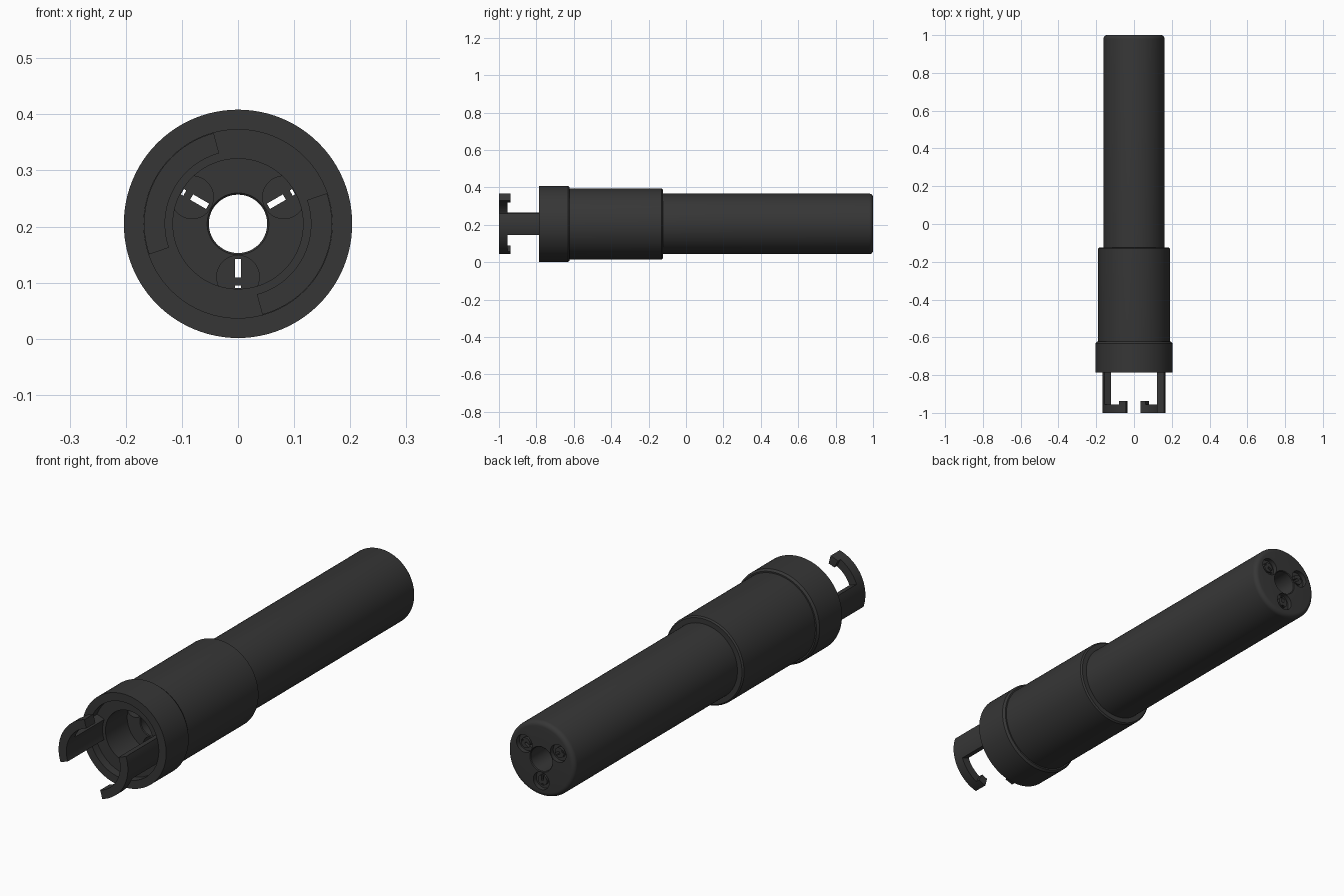
import bpy, bmesh, math
from mathutils import Matrix, Vector

if "Cube" in bpy.data.objects:
    bpy.data.objects.remove(bpy.data.objects["Cube"])

CZ = 0.2048          # height of the long axis
HOLE_R = 0.0945      # distance of the three holes from the axis
HOLE_ANGLES = [math.radians(a) for a in (-90, 30, 150)]

mat = bpy.data.materials.new("charcoal")
mat.diffuse_color = (0.037, 0.037, 0.037, 1)
mat.use_nodes = True
mat.node_tree.nodes["Principled BSDF"].inputs["Base Color"].default_value = mat.diffuse_color


def finish(name, bm):
    bmesh.ops.remove_doubles(bm, verts=bm.verts[:], dist=1e-6)
    bmesh.ops.recalc_face_normals(bm, faces=bm.faces[:])
    me = bpy.data.meshes.new(name)
    bm.to_mesh(me)
    bm.free()
    me.materials.append(mat)
    ob = bpy.data.objects.new(name, me)
    bpy.context.collection.objects.link(ob)
    return ob


def activate(ob):
    bpy.ops.object.select_all(action='DESELECT')
    ob.select_set(True)
    bpy.context.view_layer.objects.active = ob


def smooth(ob):
    activate(ob)
    bpy.ops.object.shade_smooth_by_angle(angle=math.radians(30))


def lathe(name, profile, cx=0.0, cz=CZ, seg=96):
    """Revolve a closed (y, radius) profile about an axis along y."""
    bm = bmesh.new()
    rings = []
    for i in range(seg):
        a = 2 * math.pi * i / seg
        rings.append([bm.verts.new((cx + r * math.cos(a), y, cz + r * math.sin(a)))
                      for y, r in profile])
    n = len(profile)
    for i in range(seg):
        p, q = rings[i], rings[(i + 1) % seg]
        for j in range(n):
            k = (j + 1) % n
            if profile[j][1] == 0 and profile[k][1] == 0:
                continue
            if profile[j][1] == 0:
                bm.faces.new((p[j], p[k], q[k]))
            elif profile[k][1] == 0:
                bm.faces.new((p[j], p[k], q[j]))
            else:
                bm.faces.new((p[j], p[k], q[k], q[j]))
    return finish(name, bm)


def cut(ob, cutter):
    cutter.hide_render = True
    mod = ob.modifiers.new("cut", 'BOOLEAN')
    mod.operation = 'DIFFERENCE'
    mod.solver = 'EXACT'
    mod.object = cutter
    activate(ob)
    bpy.ops.object.modifier_apply(modifier=mod.name)
    bpy.data.objects.remove(cutter)


def radial_box(a, r0, r1, width, y0, y1):
    """Box cutter lying along a radius at angle a."""
    bm = bmesh.new()
    m = (Matrix.Translation((0, 0, CZ)) @ Matrix.Rotation(-a, 4, 'Y')
         @ Matrix.Translation(((r0 + r1) / 2, (y0 + y1) / 2, 0))
         @ Matrix.Diagonal((r1 - r0, y1 - y0, width, 1)))
    bmesh.ops.create_cube(bm, size=1, matrix=m)
    return finish("slot_cutter", bm)


# Long barrel with a rounded end and a through bore
round_end = [(0.98 + 0.02 * math.sin(t), 0.142 + 0.02 * math.cos(t))
             for t in [math.pi / 2 * i / 6 for i in range(7)]]
barrel = lathe("barrel", [(-0.6, 0.055), (-0.6, 0.162)] + round_end
               + [(1.0, 0.055), (0.997, 0.052), (-0.597, 0.052)])

# Three lengthwise holes, each closed near the back by a slotted socket
for a in HOLE_ANGLES:
    x, z = HOLE_R * math.cos(a), CZ + HOLE_R * math.sin(a)
    cut(barrel, lathe("hole_cutter", [(-0.7, 0), (-0.7, 0.038), (1.1, 0.038), (1.1, 0)],
                      x, z, 48))
    socket = lathe("socket", [(0.95, 0), (0.95, 0.038), (0.98, 0.038), (0.98, 0.022),
                              (0.992, 0.022), (0.992, 0)], x, z, 48)
    cut(socket, radial_box(a, 0.0625, 0.0955, 0.011, 0.9, 1.1))
    cut(socket, radial_box(a, 0.1095, 0.1145, 0.011, 0.9, 1.1))
    smooth(socket)
smooth(barrel)

# Sleeve around the front half, with the narrower front bore
smooth(lathe("sleeve", [(-0.75, 0.116), (-0.75, 0.185), (-0.63, 0.19), (-0.13, 0.19),
                        (-0.124, 0.184), (-0.124, 0.162), (-0.6, 0.162), (-0.6, 0.116)]))

# Collar with a chamfered back edge
smooth(lathe("collar", [(-0.787, 0.168), (-0.787, 0.2035), (-0.632, 0.2035),
                        (-0.622, 0.196), (-0.622, 0.19), (-0.632, 0.19),
                        (-0.75, 0.185), (-0.75, 0.168)]))


def prong(name, turn):
    """Curved bayonet hook: stem, hook bar and end lip as one cell solid."""
    bands = [-1.0, -0.955, -0.937, -0.75]
    # start angle, end angle, steps, bands filled
    columns = [(105, 118, 4, 2), (118, 159, 12, 1), (159, 199, 12, 3)]
    faces = {}
    corners = [(0, 1, 3, 2), (4, 6, 7, 5), (0, 4, 5, 1),
               (2, 3, 7, 6), (0, 2, 6, 4), (1, 5, 7, 3)]
    for a0, a1, steps, fill in columns:
        for s in range(steps):
            angs = [a0 + (a1 - a0) * (s + d) / steps for d in (0, 1)]
            for b in range(fill):
                pts = [(round(r * math.cos(math.radians(a + turn)), 6), y,
                        round(CZ + r * math.sin(math.radians(a + turn)), 6))
                       for a in angs for r in (0.13, 0.1675)
                       for y in (bands[b], bands[b + 1])]
                for c in corners:
                    f = [pts[i] for i in c]
                    key = frozenset(f)
                    if key in faces:
                        del faces[key]      # inner wall shared by two cells
                    else:
                        faces[key] = f
    bm = bmesh.new()
    verts = {}
    for f in faces.values():
        bm.faces.new([verts.setdefault(p, None) or verts.update({p: bm.verts.new(p)})
                      or verts[p] for p in f])
    smooth(finish(name, bm))


prong("left_prong", 0)
prong("right_prong", 180)
